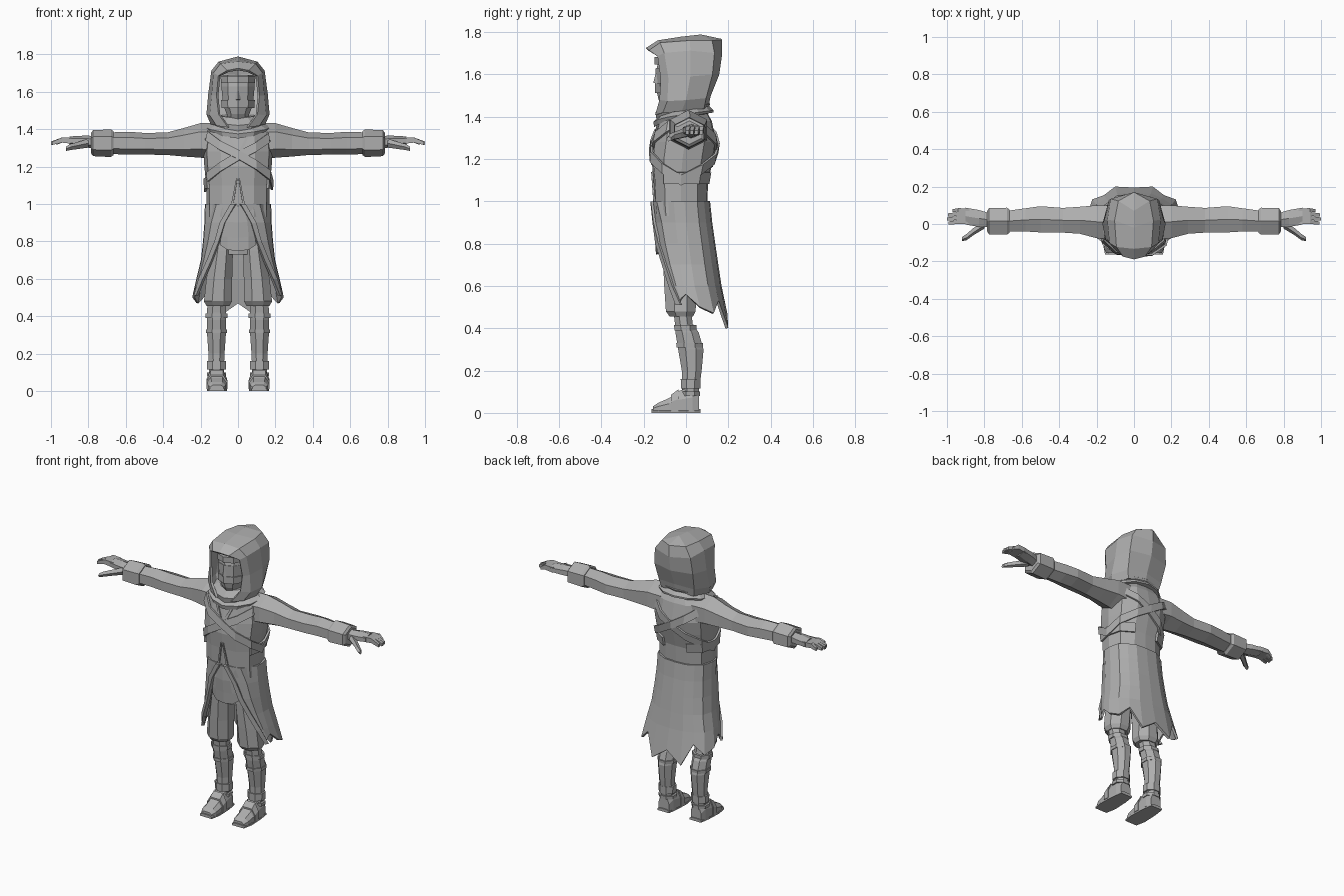
import bpy, bmesh, math

cloth = bpy.data.materials.new("plain grey")
cloth.diffuse_color = (0.42, 0.42, 0.42, 1)


def skin(name, rows, closed=True, mirror=False, thick=0):
    """Loft faces between rows of points; closed rows become capped tubes."""
    bm = bmesh.new()
    vs = [[bm.verts.new(p) for p in r] for r in rows]
    n = len(rows[0])
    for a, b in zip(vs, vs[1:]):
        for i in range(n if closed else n - 1):
            j = (i + 1) % n
            bm.faces.new((a[i], a[j], b[j], b[i]))
    if closed:
        bm.faces.new(vs[0])
        bm.faces.new(vs[-1])
    bmesh.ops.remove_doubles(bm, verts=bm.verts, dist=0.0005)
    bmesh.ops.recalc_face_normals(bm, faces=bm.faces)
    me = bpy.data.meshes.new(name)
    bm.to_mesh(me)
    bm.free()
    me.materials.append(cloth)
    ob = bpy.data.objects.new(name, me)
    bpy.context.collection.objects.link(ob)
    if mirror:
        ob.modifiers.new("mirror", 'MIRROR').merge_threshold = 0.002
    if thick:
        m = ob.modifiers.new("thickness", 'SOLIDIFY')
        m.thickness, m.offset = thick, 0
    return ob


def tube(name, axis, rings, n=8, mirror=True):
    """Rings are (along, c1, c2, r1, r2): z tubes use x, y; x tubes use y, z."""
    rows = []
    for t, c1, c2, r1, r2 in rings:
        row = []
        for i in range(n):
            a = 2 * math.pi * (i + 0.5) / n
            k = 1 / math.cos(math.pi / n)
            p, q = c1 + r1 * k * math.cos(a), c2 + r2 * k * math.sin(a)
            row.append((p, q, t) if axis == 'z' else (t, p, q))
        rows.append(row)
    return skin(name, rows, mirror=mirror)


# Body outline: height, half width, front y, back y
BODY = [(.38, .24, -.07, .195), (.50, .238, -.085, .178), (.60, .215, -.11, .155),
        (.70, .19, -.125, .14), (.85, .173, -.14, .118), (.98, .168, -.148, .10),
        (1.10, .17, -.153, .105), (1.20, .18, -.163, .13), (1.28, .185, -.153, .143),
        (1.38, .172, -.13, .122), (1.42, .13, -.11, .10), (1.46, .07, -.08, .08)]
# Half cross-section from the front centre to the back centre
SECTION = [(0, -1), (.5, -.95), (.9, -.6), (1, 0), (.88, .62), (.45, .96), (0, 1)]


def surf(z, u, out=0.0):
    """Point on the body at height z; u runs 0 to 12 round it from the front."""
    z = min(max(z, BODY[0][0]), BODY[-1][0])
    for a, b in zip(BODY, BODY[1:]):
        if z <= b[0]:
            f = (z - a[0]) / (b[0] - a[0])
            w, fr, bk = [a[i] + f * (b[i] - a[i]) for i in (1, 2, 3)]
            break
    u %= 12
    side = 1 if u <= 6 else -1
    u = u if u <= 6 else 12 - u
    i = min(int(u), 5)
    f = u - i
    cx, cy = [SECTION[i][k] + f * (SECTION[i + 1][k] - SECTION[i][k]) for k in (0, 1)]
    return (side * cx * (w + out), (fr + bk) / 2 + cy * ((bk - fr) / 2 + out), z)


# Torso, hips and coat skirt
skin("torso", [[surf(z, u) for u in range(12)]
               for z in (.93, .98, 1.10, 1.20, 1.28, 1.38, 1.42, 1.46)])
tube("hips", 'z', [(.97, 0, -.02, .15, .10), (.85, 0, -.015, .145, .10),
                   (.73, 0, -.01, .13, .09)], 10, False)
HEM = [.51, .54, .56, .50, .47, .53, .40, .47]
rows = []
for z, u0 in ((1.0, .1), (.9, .8), (.8, 1.1), (.7, 1.5), (.6, 1.8), (None, 2.0)):
    us = [u0, (u0 + 2.6) / 2, 2.6, 3.2, 3.9, 4.5, 5.1, 6]
    rows.append([surf(z or h, u, .006) for u, h in zip(us, HEM)])
skin("coat_skirt", rows, False, True, .014)
# Widened front edge of the coat
skin("coat_edge", [[surf(z, u, .015), surf(z, u + .3, .015)] for z, u in
                   ((1.0, .15), (.9, .75), (.8, 1.05), (.7, 1.45), (.6, 1.75), (.51, 1.95))],
     False, True, .012)
skin("front_apron", [[(0, y, z), (x * .6, y + .004, z + .005), (x, y + .02, z + d)]
                     for z, x, y, d in ((.99, .04, -.15, 0), (.90, .08, -.148, 0),
                                        (.82, .092, -.14, .01), (.75, .09, -.135, .03))],
     False, True, .014)
skin("chest_slit", [[surf(1.14, .02, .004), surf(1.14, .1, .004)],
                    [surf(1.0, .28, .004), surf(1.0, .42, .004)]], False, True, .008)
skin("collar_edge", [[surf(1.38, .6, .004), surf(1.38, .75, .004)],
                     [surf(1.27, 0, .004), surf(1.25, .1, .004)]], False, True, .008)


# Straps that wrap round the body
def strap(name, path, w, out):
    rows = []
    for (u0, z0), (u1, z1) in zip(path, path[1:]):
        steps = max(1, round(abs(u1 - u0)))
        rows += [[surf(z0 + (z1 - z0) * k / steps + s * w / 2, u0 + (u1 - u0) * k / steps, out)
                  for s in (1, -1)] for k in range(steps + 1)]
    skin(name, rows, False, False, .012)


strap("sash_left", [(-3, 1.41), (0, 1.265), (3, 1.10), (6, 1.25), (9, 1.41)], .05, .012)
strap("sash_right", [(3, 1.40), (0, 1.255), (-3, 1.09), (-6, 1.24), (-9, 1.40)], .05, .006)
strap("side_band_right", [(2, 1.11), (5, 1.11)], .055, .006)
strap("side_band_left", [(-2, 1.11), (-5, 1.11)], .055, .006)

# Hood: half rows from the face opening to the back centre
skin("hood", [
    [(.05, -.14, 1.41), (.11, -.105, 1.42), (.14, -.02, 1.43), (.11, .08, 1.44), (0, .10, 1.45)],
    [(.10, -.12, 1.48), (.145, -.085, 1.475), (.162, .0, 1.48), (.12, .09, 1.49), (0, .11, 1.50)],
    [(.11, -.115, 1.58), (.135, -.08, 1.58), (.152, .02, 1.59), (.13, .12, 1.60), (0, .15, 1.60)],
    [(.10, -.13, 1.685), (.125, -.10, 1.70), (.136, .02, 1.71), (.12, .13, 1.70), (0, .163, 1.69)],
    [(.055, -.17, 1.71), (.09, -.12, 1.745), (.10, .02, 1.755), (.08, .12, 1.755), (0, .165, 1.76)],
    [(0, -.185, 1.72), (0, -.13, 1.755), (0, -.02, 1.772), (0, .07, 1.782), (0, .163, 1.762)],
], False, True, .014)


# Neck wrap folds, lower in front than at the back
def fold(name, layers):
    rows = []
    for w, f, b, zf, zb in layers:
        row = []
        for i in range(12):
            a = 2 * math.pi * i / 12
            t = (1 - math.cos(a)) / 2
            row.append((w * math.sin(a), f + (b - f) * t, zf + (zb - zf) * t ** .6))
        rows.append(row)
    skin(name, rows)


fold("neck_wrap_lower", [(.165, -.15, .13, 1.35, 1.42), (.175, -.155, .13, 1.375, 1.43),
                         (.12, -.12, .10, 1.41, 1.46)])
fold("neck_wrap_upper", [(.135, -.14, .11, 1.39, 1.45), (.15, -.145, .115, 1.42, 1.46),
                         (.10, -.11, .09, 1.46, 1.48)])

# Head with wrapped face
tube("head", 'z', [(1.42, 0, -.02, .055, .07), (1.48, 0, -.03, .06, .095),
                   (1.53, 0, -.03, .08, .105), (1.62, 0, -.03, .088, .105),
                   (1.69, 0, -.02, .085, .10)], 10, False)
for name, z, h, r in (("brow_wrap", 1.665, .018, .113), ("eye_wrap", 1.615, .012, .108),
                      ("mouth_wrap", 1.535, .022, .110)):
    tube(name, 'z', [(z - h, 0, -.03, r - .022, r), (z + h, 0, -.03, r - .02, r)], 10, False)
skin("nose", [[(-.012, -.13, 1.61), (0, -.14, 1.62), (.012, -.13, 1.61)],
              [(-.02, -.13, 1.555), (0, -.155, 1.56), (.02, -.13, 1.555)]])

# Arms, cuffs and hands
tube("sleeve", 'x', [(.11, .01, 1.335, .09, .085), (.20, .012, 1.34, .088, .08),
                     (.29, .02, 1.33, .072, .066), (.38, .02, 1.322, .066, .052),
                     (.50, .025, 1.322, .07, .05), (.58, .022, 1.325, .062, .053),
                     (.68, .015, 1.325, .055, .05)], 6)
tube("cuff", 'x', [(.665, .015, 1.325, .062, .055), (.68, .015, 1.325, .072, .064),
                   (.775, .015, 1.325, .07, .06), (.785, .015, 1.325, .055, .048)], 6)
tube("palm", 'x', [(.76, .02, 1.33, .035, .03), (.83, .03, 1.335, .045, .026),
                   (.90, .042, 1.338, .045, .02)], 6)
for i in range(4):
    y, tip = .012 + .02 * i, (.992, 1.0, .995, .97)[i]
    tube(f"finger_{i + 1}", 'x', [(.88, y, 1.337, .011, .016),
                                  (.94, y * 1.05 - .002, 1.342, .011, .014),
                                  (tip, y * 1.1 - .008, 1.325, .008, .009)], 4)
tube("thumb", 'x', [(.80, .0, 1.325, .02, .02), (.86, -.04, 1.312, .017, .016),
                    (.895, -.068, 1.305, .015, .014), (.92, -.08, 1.295, .01, .01)], 5)

# Trouser legs, shins and bands
tube("trouser_leg", 'z', [(.86, .075, -.02, .055, .09), (.75, .085, -.025, .058, .085),
                          (.60, .10, -.025, .069, .078), (.48, .107, -.025, .075, .07),
                          (.455, .107, -.022, .062, .055)])
tube("shin", 'z', [(.50, .113, -.02, .05, .042), (.42, .115, -.01, .05, .042),
                   (.38, .115, .005, .052, .055), (.30, .115, .023, .05, .06),
                   (.20, .115, .027, .043, .047), (.08, .115, .02, .038, .038)])
for name, z0, z1, y, rx, ry in (("knee_band", .39, .415, -.003, .058, .052),
                                ("shin_band", .31, .33, .017, .055, .062),
                                ("boot_cuff", .115, .16, .022, .05, .046),
                                ("ankle_band", .08, .10, .02, .05, .046)):
    tube(name, 'z', [(z0, .115, y, rx, ry), (z1, .115, y, rx * 1.02, ry * 1.02)])


# Feet: sections from heel to toe
def shoe(name, sections):
    skin(name, [[(.113 + s * w * k, y, z0 + (zt - z0) * f) for s, k, f in
                 ((-1, 1, 0), (-1, 1, .55), (-1, .6, 1), (1, .6, 1), (1, 1, .55), (1, 1, 0))]
                for y, w, z0, zt in sections], mirror=True)


shoe("foot", [(.062, .036, .01, .09), (.03, .047, .01, .125), (-.03, .05, .01, .105),
              (-.08, .051, .01, .07), (-.13, .048, .01, .048), (-.155, .036, .01, .032)])
shoe("sole", [(.068, .04, 0, .018), (.0, .05, 0, .018), (-.10, .054, 0, .018),
              (-.163, .042, 0, .018)])
shoe("instep_strap", [(-.035, .055, .01, .112), (-.07, .056, .01, .086)])
